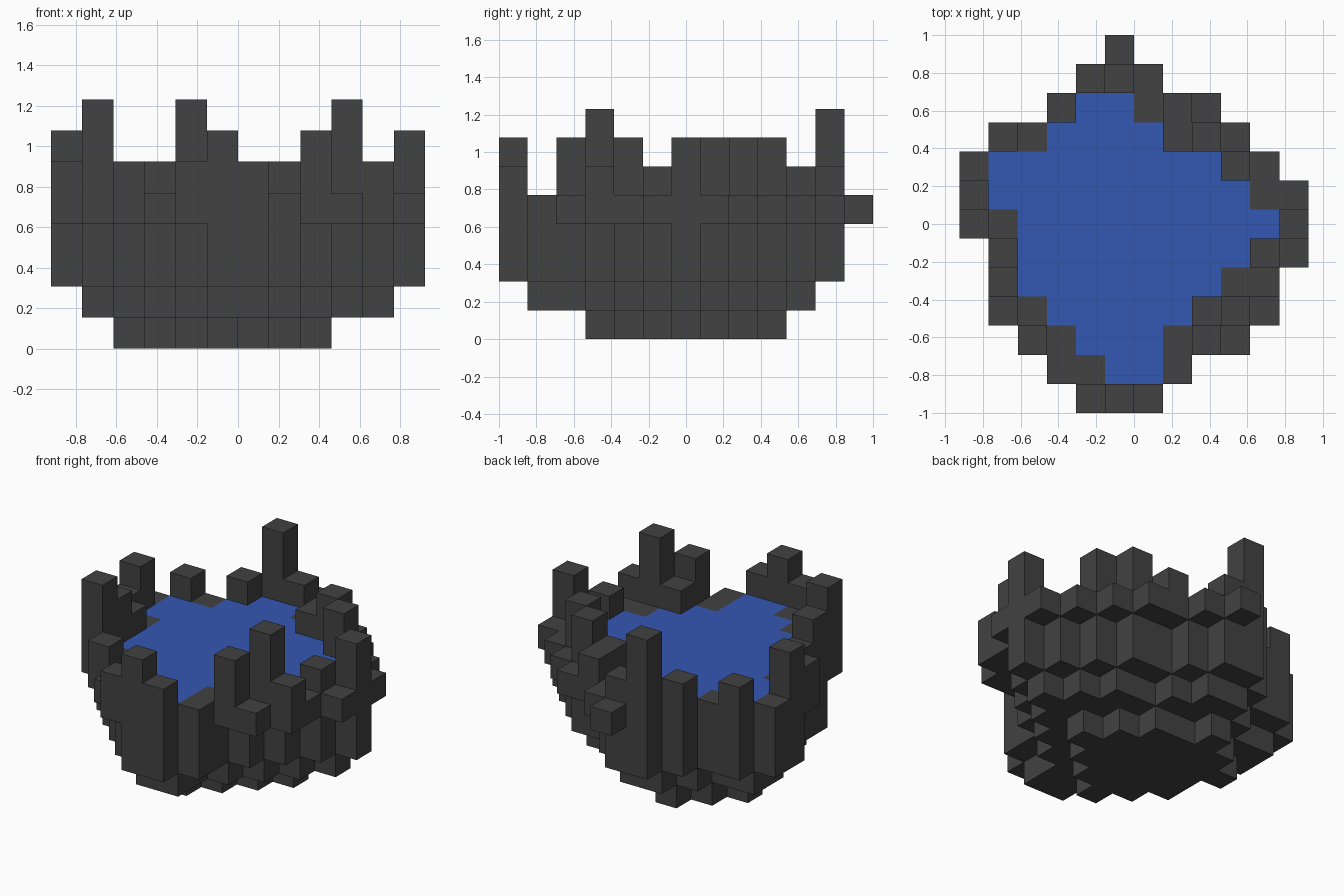
import bpy, bmesh
from mathutils import Vector

cube = bpy.data.objects.get("Cube")
if cube:
    bpy.data.objects.remove(cube)

# Plan of the pond from back to front: digit = rim height in blocks, w = water
PLAN = [
    ".....5......",
    "....865.....",
    "...6ww565...",
    ".65wwww675..",
    "5wwwwwwww75.",
    "7wwwwwwwww55",
    "65wwwwwwwww7",
    ".6wwwwwwww65",
    ".7wwwwwww55.",
    ".85wwwww686.",
    "..65www575..",
    "...55ww5....",
    "....676.....",
]
# Smallest bottom layer, same orientation
FOOT = [
    "............",
    "............",
    "............",
    "....o.......",
    "...oooo.....",
    "..oooooo....",
    "...oooooo...",
    "...ooooo....",
    "....ooo.....",
    ".....o......",
    "............",
    "............",
    "............",
]
ROWS, COLS = len(PLAN), len(PLAN[0])
SIZE = 2 / ROWS
WATER_LEVEL = 4
SIDES = [Vector(d) for d in ((1, 0, 0), (-1, 0, 0), (0, 1, 0),
                             (0, -1, 0), (0, 0, 1), (0, 0, -1))]


def material(name, rgb):
    mat = bpy.data.materials.new(name)
    mat.use_nodes = True
    color = (*rgb, 1)
    mat.diffuse_color = color
    bsdf = mat.node_tree.nodes["Principled BSDF"]
    bsdf.inputs["Base Color"].default_value = color
    bsdf.inputs["Roughness"].default_value = 0.9
    return mat


def read(plan, wanted):
    """Grid cells whose letter passes the test, as {(col, row): letter}."""
    return {(c, ROWS - 1 - r): ch for r, line in enumerate(plan)
            for c, ch in enumerate(line) if wanted(ch)}


def build(name, cells, solid, mat):
    """Blocky shell of the cells, without faces buried in the solid."""
    bm = bmesh.new()
    origin = Vector((COLS / 2, ROWS / 2, 0))
    for cell in cells:
        middle = Vector(cell) + Vector((.5, .5, .5)) - origin
        for n in SIDES:
            if tuple(int(v) for v in Vector(cell) + n) in solid:
                continue
            u = Vector((n.y, n.z, n.x))
            v = n.cross(u)
            corners = (-u - v, u - v, u + v, v - u)
            bm.faces.new([bm.verts.new((middle + (n + k) / 2) * SIZE)
                          for k in corners])
    bmesh.ops.remove_doubles(bm, verts=bm.verts[:], dist=0.001)
    bmesh.ops.dissolve_limit(bm, angle_limit=0.01, verts=bm.verts[:],
                             edges=bm.edges[:])
    mesh = bpy.data.meshes.new(name)
    bm.to_mesh(mesh)
    bm.free()
    mesh.materials.append(mat)
    obj = bpy.data.objects.new(name, mesh)
    bpy.context.collection.objects.link(obj)
    return obj


stone = material("dark_stone", (0.054, 0.054, 0.054))
blue = material("blue_water", (0.034, 0.095, 0.45))

pool = read(PLAN, lambda ch: ch == "w")
rim = read(PLAN, str.isdigit)
foot = read(FOOT, lambda ch: ch == "o")

# The wall is the pool outline grown by one block on each side
wall = set(pool)
for c, r in pool:
    wall |= {(c + 1, r), (c - 1, r), (c, r + 1), (c, r - 1)}

parts = {
    "basin_foot": [(c, r, 0) for c, r in foot],
    "basin_bottom": [(c, r, 1) for c, r in pool],
    "basin_wall": [(c, r, z) for c, r in wall for z in range(2, WATER_LEVEL)],
    "rim_pillars": [(c, r, z) for (c, r), h in rim.items()
                    for z in range(WATER_LEVEL, int(h))],
    "water": [(c, r, WATER_LEVEL) for c, r in pool],
}
solid = {cell for cells in parts.values() for cell in cells}
for name, cells in parts.items():
    build(name, cells, solid, blue if name == "water" else stone)
